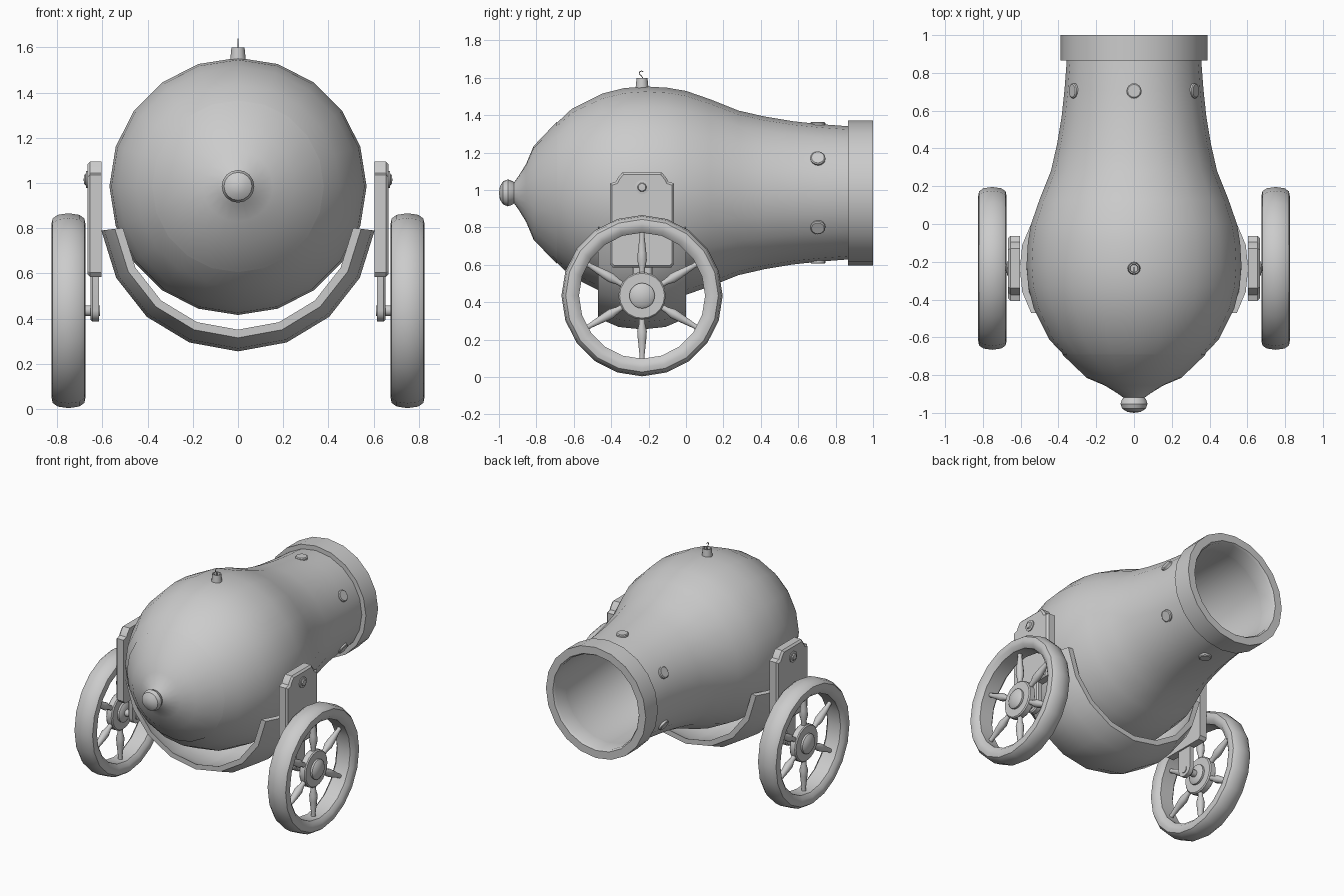
import bpy, bmesh
from math import sin, cos, pi, radians
from mathutils import Matrix, Vector

if "Cube" in bpy.data.objects:
    bpy.data.objects.remove(bpy.data.objects["Cube"])

T = Matrix.Translation
ALONG_Y = Matrix.Rotation(-pi / 2, 4, 'X')   # local z -> +y
ALONG_X = Matrix.Rotation(pi / 2, 4, 'Y')    # local z -> +x
AXIS_Z = 0.985                               # barrel axis height
WY, WZ = -0.235, 0.435                       # wheel centre


def finish(name, bm, mat=Matrix(), angle=35):
    bm.transform(mat)
    bmesh.ops.remove_doubles(bm, verts=bm.verts, dist=1e-5)
    bmesh.ops.recalc_face_normals(bm, faces=bm.faces)
    me = bpy.data.meshes.new(name)
    bm.to_mesh(me)
    bm.free()
    ob = bpy.data.objects.new(name, me)
    bpy.context.collection.objects.link(ob)
    bpy.ops.object.select_all(action='DESELECT')
    ob.select_set(True)
    bpy.context.view_layer.objects.active = ob
    bpy.ops.object.shade_smooth_by_angle(angle=radians(angle))
    return ob


def lathe_into(bm, profile, n, mat=Matrix(), closed=False):
    """Spin (radius, height) points about local z."""
    rings = [[bm.verts.new(mat @ Vector((r * cos(2 * pi * i / n), r * sin(2 * pi * i / n), h)))
              for i in range(n)] for r, h in profile]
    pairs = list(zip(rings, rings[1:])) + ([(rings[-1], rings[0])] if closed else [])
    for a, b in pairs:
        for i in range(n):
            j = (i + 1) % n
            bm.faces.new((a[i], a[j], b[j], b[i]))
    bmesh.ops.remove_doubles(bm, verts=bm.verts, dist=1e-5)
    bmesh.ops.dissolve_degenerate(bm, edges=bm.edges, dist=1e-6)


def lathe(name, profile, n, mat, closed=False, angle=35):
    bm = bmesh.new()
    lathe_into(bm, profile, n, mat, closed)
    return finish(name, bm, angle=angle)


def slab(name, outline, x0, x1, side, bevel=0.0):
    """Extrude a (y, z) outline from x0 to x1, on the given side."""
    bm = bmesh.new()
    f = bm.faces.new([bm.verts.new((x0, y, z)) for y, z in outline])
    ext = bmesh.ops.extrude_face_region(bm, geom=[f])['geom']
    for v in ext:
        if isinstance(v, bmesh.types.BMVert):
            v.co.x = x1
    if bevel:
        rim = [e for e in bm.edges if all(abs(v.co.x - x1) < 1e-5 for v in e.verts)]
        bmesh.ops.bevel(bm, geom=rim, offset=bevel, segments=1, affect='EDGES')
    return finish(name, bm, Matrix.Diagonal((side, 1, 1, 1)), 25)


# Barrel with bore, muzzle ring, breech cap and knob
BARREL = T((0, 0, AXIS_Z)) @ ALONG_Y
lathe("barrel", [(0, -.70), (.365, -.70), (.45, -.61), (.53, -.45), (.56, -.33), (.569, -.22),
                 (.562, -.10), (.545, 0), (.50, .13), (.44, .28), (.408, .42), (.383, .57),
                 (.368, .71), (.355, .88), (.325, .88), (.32, 0), (.2, -.2), (0, -.25)], 20, BARREL)
lathe("muzzle_ring", [(.325, .865), (.388, .865), (.388, 1), (.335, 1), (.325, .985)],
      20, BARREL, closed=True)
lathe("breech_cap", [(0, -.69), (.38, -.69), (.365, -.705), (.25, -.815), (.155, -.855),
                     (.09, -.895), (.055, -.92), (0, -.92)], 20, BARREL)
lathe("breech_knob", [(0, -1), (.035, -.995), (.062, -.978), (.072, -.952), (.062, -.925),
                      (.04, -.905), (.035, -.88)], 16, BARREL)

# Six rivets around the neck
for i in range(6):
    spin = T((0, .705, AXIS_Z)) @ Matrix.Rotation(i * pi / 3, 4, 'Y')
    lathe("neck_rivet", [(0, .35), (.04, .35), (.04, .374), (.034, .379), (0, .379)], 16, spin)

# Fuse holder and curled fuse
lathe("fuse_holder", [(.036, 1.53), (.029, 1.60), (.022, 1.60), (.02, 1.575), (0, 1.575)],
      12, T((0, WY, 0)))
cu = bpy.data.curves.new("fuse", 'CURVE')
cu.dimensions = '3D'
cu.bevel_depth = .003
cu.bevel_resolution = 1
sp = cu.splines.new('POLY')
path = [(-.235, 1.575), (-.232, 1.602), (-.24, 1.612), (-.25, 1.62), (-.248, 1.631),
        (-.238, 1.636), (-.228, 1.632)]
sp.points.add(len(path) - 1)
for p, (y, z) in zip(sp.points, path):
    p.co = (0, y, z, 1)
bpy.context.collection.objects.link(bpy.data.objects.new("fuse", cu))

# Cradle: bulged strap swept under the barrel
bm = bmesh.new()
section = [(-.47, .549), (-.36, .596), (-.235, .609), (-.11, .596), (0, .549)]
section += [(y, r - .036) for y, r in reversed(section)]
rows = []
for i in range(9):
    a = radians(-83 + 166 * i / 8)
    rows.append([bm.verts.new((r * sin(a), y, .864 - r * cos(a))) for y, r in section])
m = len(section)
for a, b in zip(rows, rows[1:]):
    for i in range(m):
        bm.faces.new((a[i], a[(i + 1) % m], b[(i + 1) % m], b[i]))
for end in (rows[0], rows[-1]):
    for i in range(m // 2 - 1):
        bm.faces.new((end[i], end[i + 1], end[m - 2 - i], end[m - 1 - i]))
finish("cradle_strap", bm, angle=30)

# Side plates, axle brackets and wheels, mirrored left and right
half = [(.155, .585), (.172, .605), (.172, 1.035), (.14, 1.045), (.13, 1.065), (.105, 1.095)]
plate = [(WY + y, z) for y, z in half] + [(WY - y, z) for y, z in reversed(half)]
tongue = [(WY - .055, .62), (WY - .055, WZ)]
tongue += [(WY - .055 * cos(a * pi / 8), WZ - .048 * sin(a * pi / 8)) for a in range(1, 8)]
tongue += [(WY + .055, WZ), (WY + .055, .62)]

for s, label in ((1, "right"), (-1, "left")):
    flip = Matrix.Diagonal((s, 1, 1, 1))
    wheel = flip @ T((.75, WY, WZ)) @ ALONG_X
    slab(label + "_side_plate", plate, .603, .666, s, .012)
    slab(label + "_axle_bracket", tongue, .615, .652, s, .008)
    lathe(label + "_plate_bolt", [(.038, .65), (.038, .672), (.024, .674), (.02, .681), (0, .683)],
          14, flip @ T((0, WY, 1.015)) @ ALONG_X)

    # Stub axle joining bracket and hub
    lathe(label + "_axle", [(0, .61), (.024, .61), (.024, .74), (0, .74)],
          12, flip @ T((0, WY, WZ)) @ ALONG_X)
    lathe(label + "_wheel_rim", [(.337, -.05), (.36, -.07), (.385, -.075), (.408, -.07),
                                 (.424, -.048), (.431, 0), (.424, .048), (.408, .07),
                                 (.385, .075), (.36, .07), (.337, .05)], 20, wheel,
          closed=True, angle=40)
    lathe(label + "_hub", [(0, -.05), (.05, -.05), (.068, -.038), (.068, -.025), (.12, -.025),
                           (.127, -.018), (.127, .018), (.12, .025), (.068, .025), (.068, .038),
                           (.05, .052), (0, .058)], 20, wheel)

    # Turned spokes
    bm = bmesh.new()
    for i in range(6):
        m4 = wheel @ Matrix.Rotation(i * pi / 3, 4, 'Z') @ ALONG_X
        part = bmesh.new()
        lathe_into(part, [(.016, .10), (.017, .15), (.027, .19), (.024, .23), (.014, .32),
                          (.016, .345)], 10, m4)
        tmp = bpy.data.meshes.new("tmp")
        part.to_mesh(tmp)
        part.free()
        bm.from_mesh(tmp)
        bpy.data.meshes.remove(tmp)
    finish(label + "_spokes", bm, angle=40)
